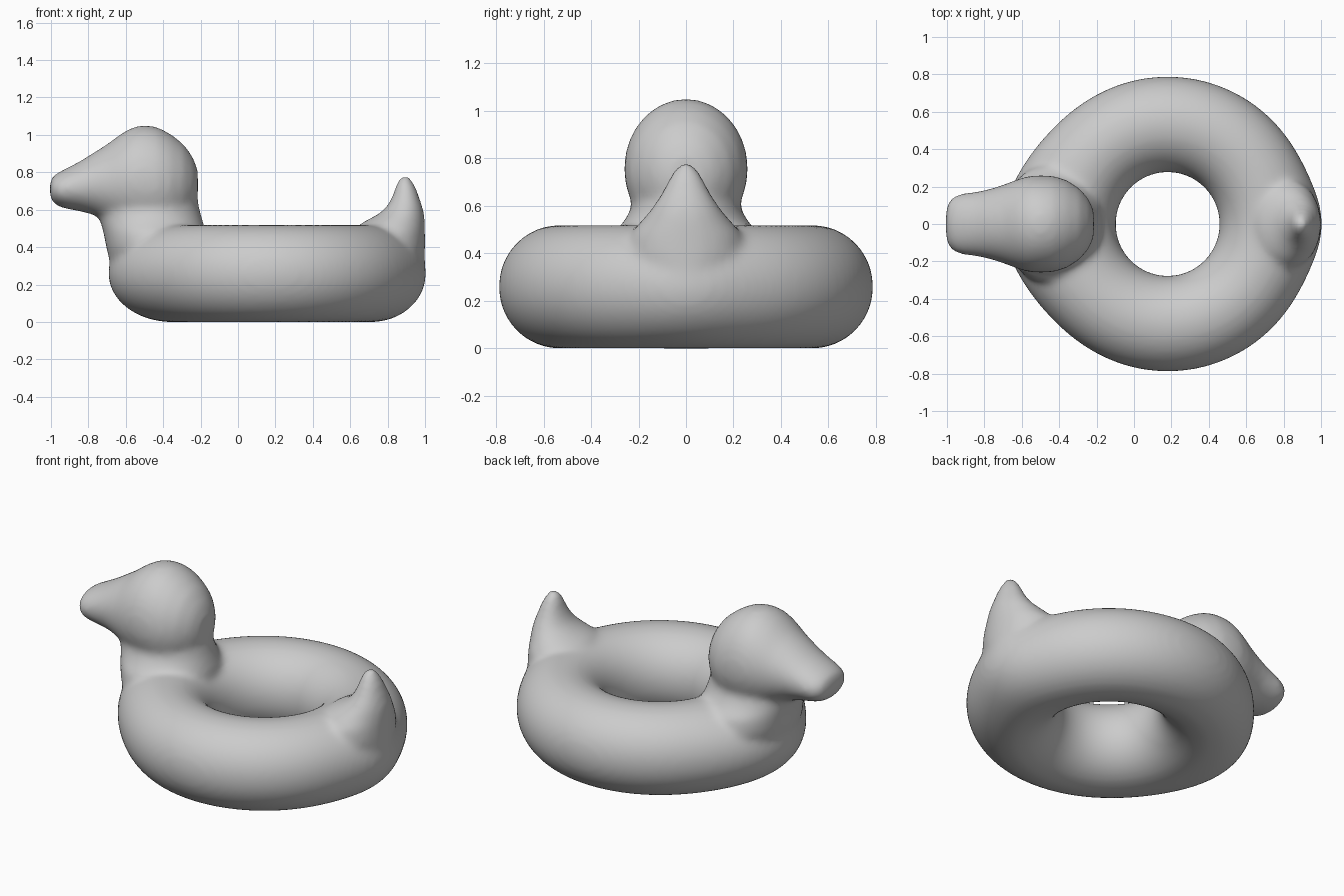
import bpy, bmesh, math
from mathutils import Vector

cube = bpy.data.objects.get("Cube")
if cube:
    bpy.data.objects.remove(cube, do_unlink=True)

RING_X, RING_Z = 0.18, 0.259
MAJOR, TUBE, TUBE_Z = 0.533, 0.256, 0.26
SIDES = 40

vinyl = bpy.data.materials.new("grey vinyl")
vinyl.use_nodes = True
grey = (0.6, 0.6, 0.6, 1)
vinyl.diffuse_color = grey
vinyl.node_tree.nodes["Principled BSDF"].inputs["Base Color"].default_value = grey

bm = bmesh.new()


def bridge(a, b):
    for i in range(len(a)):
        j = (i + 1) % len(a)
        bm.faces.new((a[i], a[j], b[j], b[i]))


def loft(rings):
    """Closed tube through rings given as (centre, half axis u, half axis v)."""
    loops = []
    for centre, u, v in rings:
        angles = [math.tau * i / SIDES for i in range(SIDES)]
        loops.append([bm.verts.new(centre + u * math.cos(a) + v * math.sin(a)) for a in angles])
    for a, b in zip(loops, loops[1:]):
        bridge(a, b)
    bm.faces.new(loops[0][::-1])
    bm.faces.new(loops[-1])


def upright(sections):
    """Sections: z, back x, front x, half width."""
    loft([(Vector(((a + b) / 2, 0, z)), Vector(((b - a) / 2, 0, 0)), Vector((0, w, 0)))
          for z, a, b, w in sections])


def lengthwise(sections):
    """Sections: x, bottom z, top z, half width."""
    loft([(Vector((x, 0, (a + b) / 2)), Vector((0, w, 0)), Vector((0, 0, (b - a) / 2)))
          for x, a, b, w in sections])


# Inflated ring, its outer wall swelling towards chest and tail
loops = []
for i in range(96):
    ang = math.tau * i / 96
    off_tail = min(ang, math.tau - ang)
    swell = 0.085 * math.exp(-((math.pi - off_tail) / 0.48) ** 2)
    swell += 0.037 * math.exp(-(off_tail / 0.28) ** 2)
    loop = []
    for k in range(SIDES):
        t = math.tau * k / SIDES
        r = MAJOR + TUBE * math.cos(t) + swell * max(0, math.cos(t))
        loop.append(bm.verts.new((RING_X + r * math.cos(ang), r * math.sin(ang),
                                  RING_Z + TUBE_Z * math.sin(t))))
    loops.append(loop)
for i in range(96):
    bridge(loops[i], loops[(i + 1) % 96])

# Neck rising from the chest
upright([(0.2, -0.58, -0.2, 0.2), (0.3, -0.68, -0.17, 0.3), (0.4, -0.705, -0.17, 0.33),
         (0.48, -0.72, -0.17, 0.31), (0.53, -0.735, -0.185, 0.265),
         (0.58, -0.745, -0.2, 0.235), (0.65, -0.75, -0.215, 0.225), (0.7, -0.7, -0.23, 0.2)])

# Head and bill
lengthwise([(-1.006, 0.67, 0.75, 0.07), (-0.995, 0.645, 0.775, 0.115),
            (-0.965, 0.618, 0.797, 0.15), (-0.92, 0.605, 0.82, 0.163), (-0.85, 0.592, 0.856, 0.172),
            (-0.78, 0.575, 0.9, 0.185), (-0.7, 0.54, 0.95, 0.21), (-0.62, 0.5, 1.01, 0.24),
            (-0.56, 0.48, 1.042, 0.257), (-0.5, 0.46, 1.053, 0.261), (-0.43, 0.46, 1.042, 0.257),
            (-0.36, 0.48, 1.005, 0.235), (-0.29, 0.53, 0.95, 0.19), (-0.24, 0.59, 0.88, 0.13),
            (-0.215, 0.65, 0.81, 0.07)])

# Tail sweeping up to a rounded tip
upright([(0.25, 0.7, 1.0, 0.15), (0.4, 0.66, 1.0, 0.24), (0.48, 0.63, 1.0, 0.235),
         (0.53, 0.66, 1.0, 0.195), (0.57, 0.74, 0.997, 0.16), (0.61, 0.792, 0.988, 0.13),
         (0.66, 0.82, 0.972, 0.1), (0.71, 0.838, 0.955, 0.075), (0.75, 0.85, 0.935, 0.052),
         (0.78, 0.87, 0.915, 0.026)])

bmesh.ops.recalc_face_normals(bm, faces=bm.faces)
mesh = bpy.data.meshes.new("duck_swim_ring")
bm.to_mesh(mesh)
bm.free()
mesh.materials.append(vinyl)
duck = bpy.data.objects.new("duck_swim_ring", mesh)
bpy.context.collection.objects.link(duck)

# Fuse the parts into one soft skin
remesh = duck.modifiers.new("fuse", 'REMESH')
remesh.mode = 'VOXEL'
remesh.voxel_size = 0.018
remesh.use_smooth_shade = True
soften = duck.modifiers.new("soften", 'SMOOTH')
soften.factor = 0.5
soften.iterations = 14
for poly in mesh.polygons:
    poly.use_smooth = True
